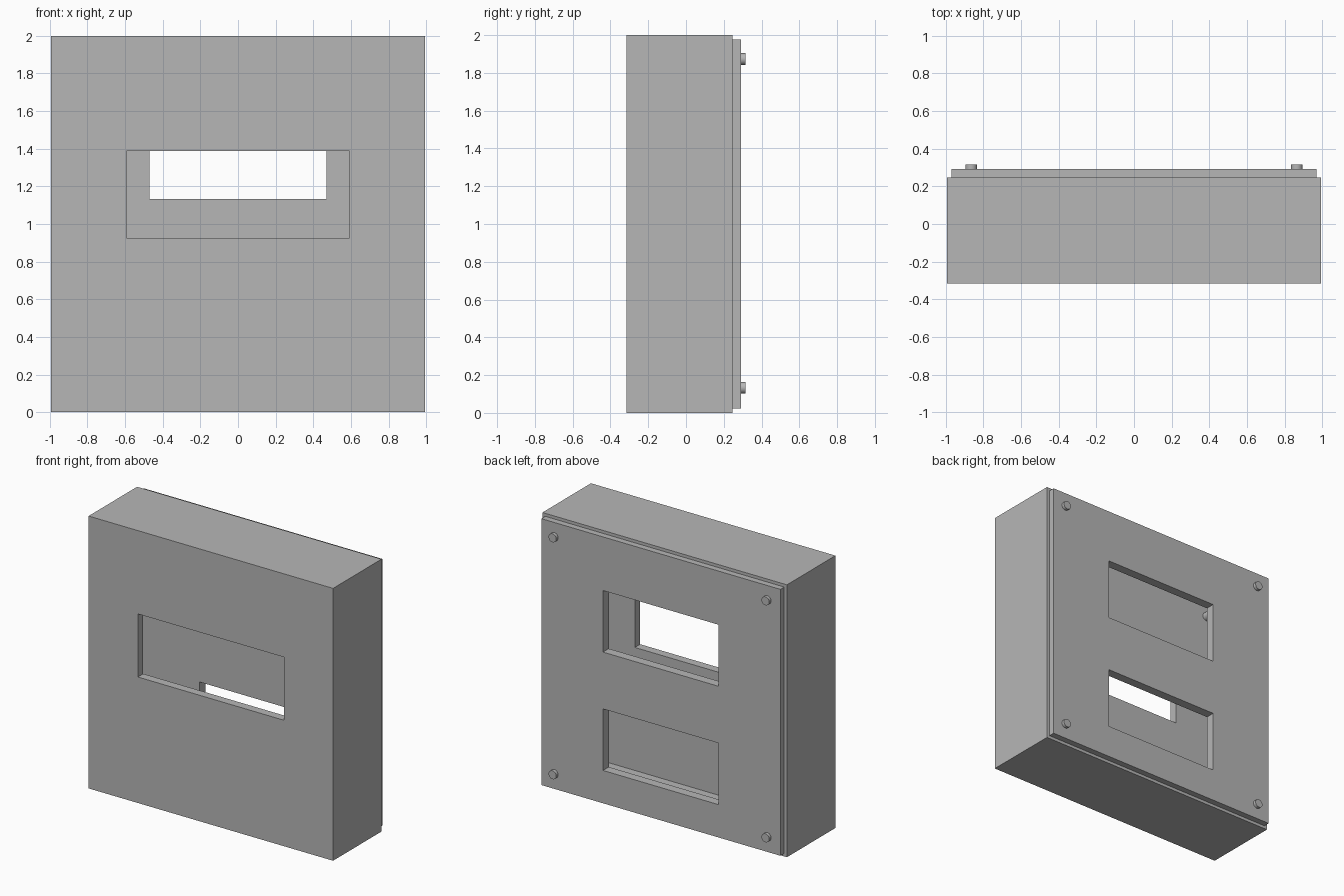
import bpy
import math

cube = bpy.data.objects.get("Cube")
if cube:
    bpy.data.objects.remove(cube, do_unlink=True)

grey = bpy.data.materials.new("plain grey")
grey.use_nodes = True
colour = (0.47, 0.47, 0.47, 1)
grey.diffuse_color = colour
grey.node_tree.nodes["Principled BSDF"].inputs["Base Color"].default_value = colour


def block(name, x, y, z):
    """Box symmetric in x, from half width and (low, high) ranges in y and z."""
    bpy.ops.mesh.primitive_cube_add(
        size=1, location=(0, (y[0] + y[1]) / 2, (z[0] + z[1]) / 2))
    ob = bpy.context.object
    ob.name = name
    ob.scale = (2 * x, y[1] - y[0], z[1] - z[0])
    bpy.ops.object.transform_apply(location=False, rotation=False, scale=True)
    ob.data.materials.append(grey)
    return ob


def cut(target, cutter):
    mod = target.modifiers.new(cutter.name, 'BOOLEAN')
    mod.operation = 'DIFFERENCE'
    mod.solver = 'EXACT'
    mod.object = cutter
    cutter.hide_render = True
    cutter.hide_viewport = True
    cutter.display_type = 'WIRE'


FRONT, RIM, BACK = -0.315, 0.247, 0.292
INNER_FRONT = FRONT + 0.062
WALL = 0.022
HALF = 0.993

# Open-backed case with one window in its front wall
case = block("case", HALF, (FRONT, RIM), (0, 2))
cut(case, block("case_cavity_cutter", HALF - WALL, (INNER_FRONT, 0.5), (WALL, 2 - WALL)))
cut(case, block("front_window_cutter", 0.593, (-0.5, -0.1), (0.925, 1.388)))

# Back panel set inside the rim, with two windows
panel = block("back_panel", HALF - WALL, (0.225, BACK), (WALL, 2 - WALL))
for name, low in (("lower", 0.263), ("upper", 1.132)):
    cut(panel, block(name + "_window_cutter", 0.47, (0.1, 0.5), (low, low + 0.452)))

# Corner bolts running from the front wall out through the panel
for side, x in (("right", -0.865), ("left", 0.865)):
    for level, z in (("lower", 0.133), ("upper", 1.873)):
        start, end = INNER_FRONT - 0.005, 0.315
        bpy.ops.mesh.primitive_cylinder_add(
            vertices=32, radius=0.031, depth=end - start,
            location=(x, (start + end) / 2, z), rotation=(math.pi / 2, 0, 0))
        bolt = bpy.context.object
        bolt.name = f"{level}_{side}_bolt"
        bolt.data.materials.append(grey)
        bpy.ops.object.shade_smooth_by_angle()
